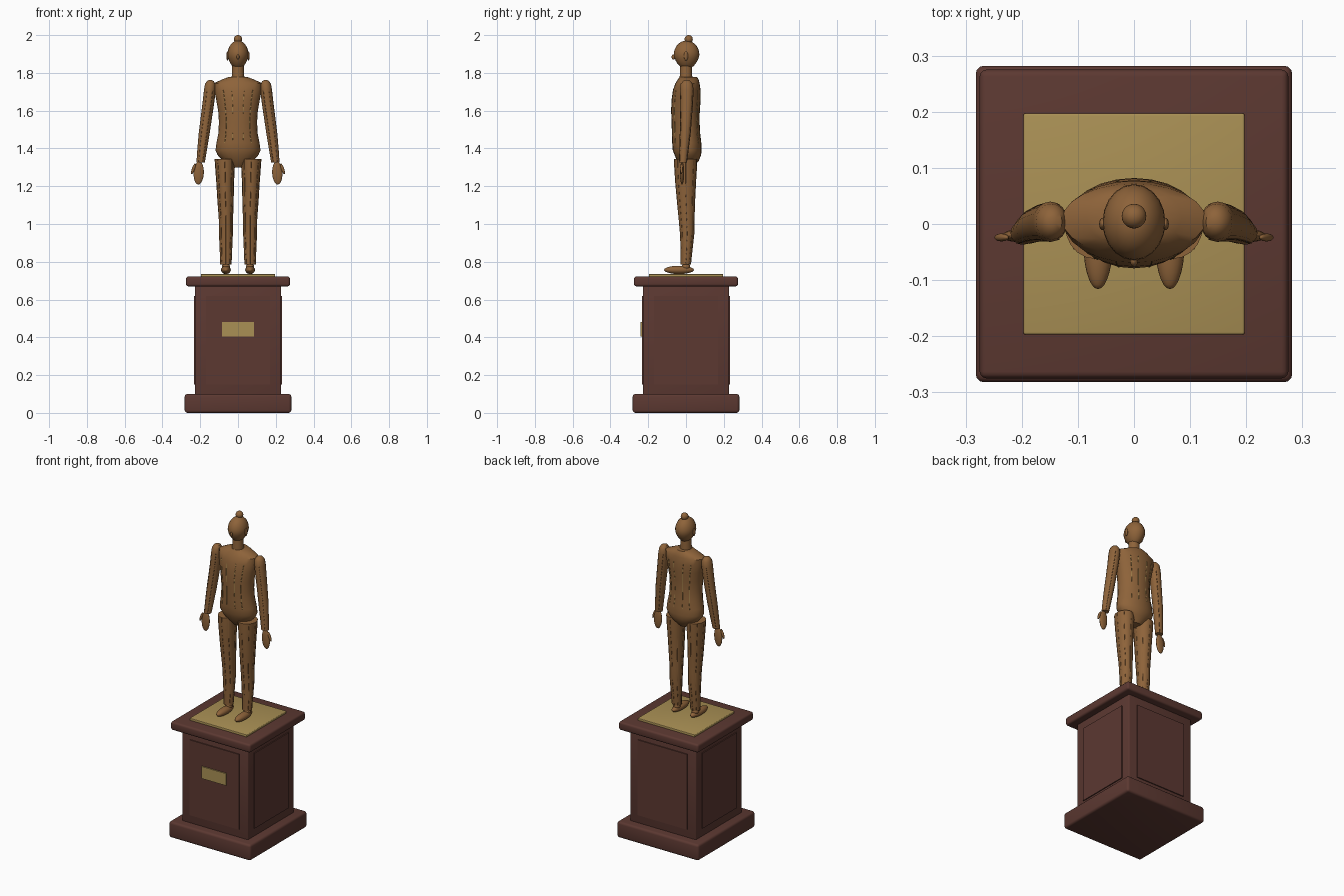
import bpy, bmesh, math

if "Cube" in bpy.data.objects:
    bpy.data.objects.remove(bpy.data.objects["Cube"])


def material(name, rgb):
    m = bpy.data.materials.new(name)
    m.diffuse_color = (*rgb, 1)
    m.use_nodes = True
    m.node_tree.nodes["Principled BSDF"].inputs["Base Color"].default_value = m.diffuse_color
    return m


BRONZE = material("bronze", (0.27, 0.125, 0.042))
WOOD = material("dark wood", (0.107, 0.040, 0.031))
GOLD = material("brass", (0.40, 0.28, 0.09))


def finish(name, bm, mat, smooth=True):
    bmesh.ops.recalc_face_normals(bm, faces=bm.faces)
    me = bpy.data.meshes.new(name)
    bm.to_mesh(me)
    bm.free()
    me.materials.append(mat)
    ob = bpy.data.objects.new(name, me)
    bpy.context.collection.objects.link(ob)
    if smooth:
        bpy.ops.object.select_all(action='DESELECT')
        ob.select_set(True)
        bpy.context.view_layer.objects.active = ob
        bpy.ops.object.shade_smooth_by_angle(angle=math.radians(35))
    return ob


def box(name, mat, lo, hi, bevel=0.0):
    bm = bmesh.new()
    bmesh.ops.create_cube(bm, size=1)
    for v in bm.verts:
        v.co = [l + (c + 0.5) * (h - l) for l, h, c in zip(lo, hi, v.co)]
    if bevel:
        bmesh.ops.bevel(bm, geom=bm.edges[:], offset=bevel, segments=3,
                        profile=0.5, affect='EDGES')
    return finish(name, bm, mat, smooth=bool(bevel))


def ball(name, loc, radii, taper=0.0, tilt=0.0, axis='Z'):
    """Ellipsoid; taper narrows the lower half, tilt leans it sideways."""
    bm = bmesh.new()
    bmesh.ops.create_uvsphere(bm, u_segments=20, v_segments=14, radius=1)
    for v in bm.verts:
        x, y, z = v.co
        if axis == 'Y':
            y, z = z, -y
        k = 1 + taper * min(z, 0)
        x, y, z = x * radii[0] * k, y * radii[1] * k, z * radii[2]
        x, z = (x * math.cos(tilt) + z * math.sin(tilt),
                z * math.cos(tilt) - x * math.sin(tilt))
        v.co = (x + loc[0], y + loc[1], z + loc[2])
    return finish(name, bm, BRONZE)


def loft(name, sections, n=24):
    """Skin ellipses given as (z, centre x, centre y, radius x, radius y)."""
    bm = bmesh.new()
    rings = []
    for z, cx, cy, rx, ry in sections:
        rings.append([bm.verts.new((cx + rx * math.cos(2 * math.pi * i / n),
                                    cy + ry * math.sin(2 * math.pi * i / n), z))
                      for i in range(n)])
    for a, b in zip(rings, rings[1:]):
        for i in range(n):
            j = (i + 1) % n
            bm.faces.new((a[i], a[j], b[j], b[i]))
    bm.faces.new(rings[0])
    bm.faces.new(rings[-1])
    return finish(name, bm, BRONZE)


def seams(name, sections, angles, mat):
    """Fine threads running along the surface of a loft."""
    cu = bpy.data.curves.new(name, 'CURVE')
    cu.dimensions = '3D'
    cu.bevel_depth = 0.0012
    cu.bevel_resolution = 0
    cu.materials.append(mat)
    for deg in angles:
        a = math.radians(deg)
        sp = cu.splines.new('POLY')
        sp.points.add(len(sections) - 1)
        for p, (z, cx, cy, rx, ry) in zip(sp.points, sections):
            p.co = (cx + rx * math.cos(a), cy + ry * math.sin(a), z, 1)
    ob = bpy.data.objects.new(name, cu)
    bpy.context.collection.objects.link(ob)


# Plinth
box("plinth_base", WOOD, (-0.282, -0.282, 0), (0.282, 0.282, 0.10), 0.014)
box("plinth_body", WOOD, (-0.228, -0.228, 0.09), (0.228, 0.228, 0.68), 0.006)
box("plinth_cap", WOOD, (-0.275, -0.275, 0.67), (0.275, 0.275, 0.722), 0.012)
box("top_plate", GOLD, (-0.197, -0.197, 0.715), (0.197, 0.197, 0.735), 0.004)
box("front_plaque", GOLD, (-0.085, -0.241, 0.405), (0.085, -0.232, 0.48))
for s, side in ((-1, "front_left"), (1, "back_right")):
    a, b = sorted((s * 0.222, s * 0.234))
    box(side + "_panel_a", WOOD, (-0.17, a, 0.15), (0.17, b, 0.62))
    box(side + "_panel_b", WOOD, (a, -0.17, 0.15), (b, 0.17, 0.62))

# Torso
torso = [(1.30, 0, 0.010, 0.030, 0.030), (1.335, 0, 0.010, 0.080, 0.058),
         (1.365, 0, 0.010, 0.108, 0.070), (1.39, 0, 0.006, 0.119, 0.076),
         (1.43, 0, 0.004, 0.114, 0.077), (1.48, 0, 0.000, 0.104, 0.075),
         (1.54, 0, -0.002, 0.101, 0.074), (1.60, 0, -0.003, 0.105, 0.076),
         (1.66, 0, 0.001, 0.116, 0.077), (1.71, 0, 0.004, 0.126, 0.073),
         (1.745, 0, 0.008, 0.128, 0.064), (1.765, 0, 0.012, 0.085, 0.055),
         (1.778, 0, 0.012, 0.050, 0.046)]
loft("torso", torso)
seams("torso_seams", torso[4:10], (52, 75, 105, 128, 232, 255, 285, 308), GOLD)

# Neck and head
loft("neck", [(1.76, 0, 0, 0.034, 0.034), (1.84, 0, 0, 0.031, 0.031)])
ball("head", (0, 0.003, 1.895), (0.056, 0.068, 0.076), taper=0.18)
ball("hair_bun", (0, 0.014, 1.978), (0.022, 0.022, 0.022))
ball("nose", (0, -0.066, 1.884), (0.007, 0.010, 0.014))

for s, side in ((-1, "left"), (1, "right")):
    ball(side + "_ear", (s * 0.056, 0, 1.889), (0.006, 0.011, 0.024))

    # Arm, hanging slightly outward and forward
    arm = [(1.325, s * 0.198, -0.016, 0.022, 0.021),
           (1.40, s * 0.189, -0.010, 0.026, 0.025),
           (1.48, s * 0.179, -0.004, 0.029, 0.029),
           (1.56, s * 0.168, 0.000, 0.030, 0.031),
           (1.64, s * 0.157, 0.003, 0.031, 0.034),
           (1.71, s * 0.149, 0.004, 0.031, 0.036),
           (1.74, s * 0.147, 0.004, 0.028, 0.032),
           (1.757, s * 0.146, 0.004, 0.018, 0.020),
           (1.762, s * 0.146, 0.004, 0.007, 0.008)]
    loft(side + "_arm", arm, 16)
    seams(side + "_arm_seams", arm[:6], (60, 120, 240, 300), BRONZE)
    ball(side + "_hand", (s * 0.208, -0.021, 1.27), (0.027, 0.011, 0.061),
         tilt=-s * 0.05)
    ball(side + "_thumb", (s * 0.236, -0.024, 1.292), (0.008, 0.007, 0.030),
         tilt=-s * 0.35)

    # Leg, flat at the hip
    leg = [(0.785, s * 0.064, -0.001, 0.029, 0.026),
           (0.86, s * 0.064, 0.003, 0.032, 0.030),
           (0.95, s * 0.064, 0.006, 0.036, 0.037),
           (1.03, s * 0.064, 0.003, 0.037, 0.041),
           (1.12, s * 0.066, 0.000, 0.042, 0.047),
           (1.22, s * 0.068, -0.002, 0.046, 0.054),
           (1.30, s * 0.069, -0.002, 0.051, 0.059),
           (1.345, s * 0.070, -0.002, 0.053, 0.060)]
    loft(side + "_leg", leg, 20)
    seams(side + "_leg_seams", leg, (0, 45, 90, 135, 180, 225, 270, 315), BRONZE)
    ball(side + "_ankle", (s * 0.064, 0, 0.774), (0.022, 0.022, 0.020))
    ball(side + "_foot", (s * 0.064, -0.037, 0.757), (0.026, 0.079, 0.022),
         axis='Y')
